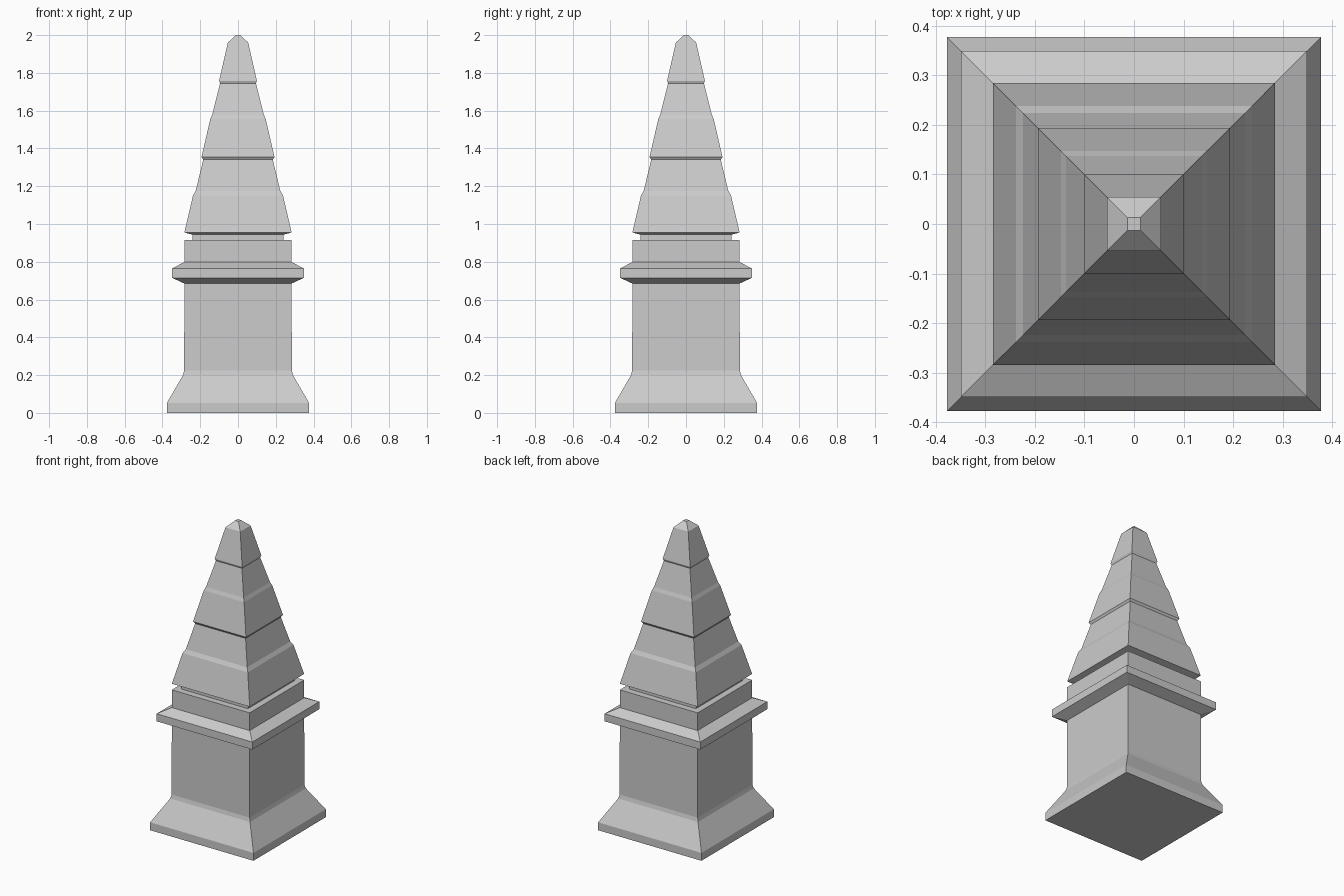
import bpy
import bmesh

if "Cube" in bpy.data.objects:
    bpy.data.objects.remove(bpy.data.objects["Cube"])


def square_loft(name, profile, cap_bottom=False, cap_top=False):
    """Stack square rings from (half width, height) pairs and skin them."""
    bm = bmesh.new()
    rings = [[bm.verts.new((sx * r, sy * r, z))
              for sx, sy in ((-1, -1), (1, -1), (1, 1), (-1, 1))]
             for r, z in profile]
    for a, b in zip(rings, rings[1:]):
        for i in range(4):
            j = (i + 1) % 4
            bm.faces.new((a[i], a[j], b[j], b[i]))
    if cap_bottom:
        bm.faces.new(rings[0][::-1])
    if cap_top:
        bm.faces.new(rings[-1])
    mesh = bpy.data.meshes.new(name)
    bm.to_mesh(mesh)
    bm.free()
    obj = bpy.data.objects.new(name, mesh)
    bpy.context.collection.objects.link(obj)
    return obj


# Flared foot and plain shaft
square_loft("pedestal", [(0.377, 0), (0.377, 0.052), (0.291, 0.2),
                         (0.285, 0.225), (0.284, 0.685)], cap_bottom=True)

# Projecting moulding around the shaft
square_loft("collar", [(0.284, 0.685), (0.349, 0.715),
                       (0.349, 0.765), (0.284, 0.798)])

# Block above the collar with a recessed neck
square_loft("neck", [(0.284, 0.798), (0.284, 0.915),
                     (0.242, 0.915), (0.242, 0.944)])

# Three stepped tiers of the spire, each with a small undercut lip
square_loft("spire_lower", [(0.242, 0.944), (0.284, 0.955), (0.238, 1.152),
                            (0.224, 1.176), (0.184, 1.341)])
square_loft("spire_middle", [(0.184, 1.341), (0.193, 1.355), (0.147, 1.555),
                             (0.137, 1.578), (0.095, 1.745)])
square_loft("spire_tip", [(0.095, 1.745), (0.100, 1.758), (0.054, 1.960),
                          (0.013, 2.0)], cap_top=True)
